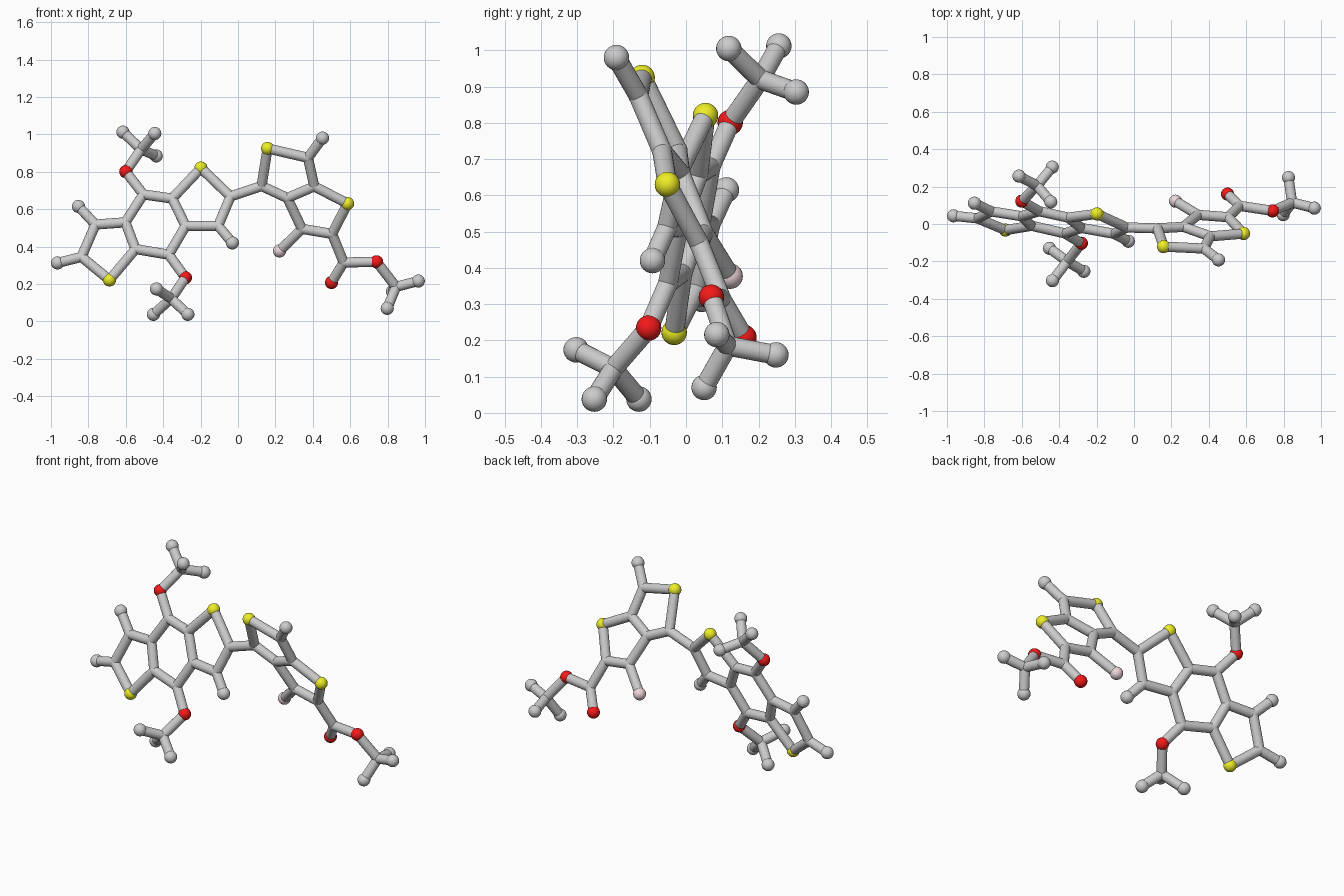
import bpy, bmesh
from mathutils import Vector

if "Cube" in bpy.data.objects:
    bpy.data.objects.remove(bpy.data.objects["Cube"])

TUBE, BALL = 0.027, 0.035

# The two fused-ring systems are flat, so depth follows from x and z
def left(x, z):
    return Vector((x, 0.01 - 0.179 * (x + 0.442) + 0.291 * (z - 0.519), z))

def right(x, z):
    return Vector((x, -0.12 - 0.155 * (x - 0.158) - 0.461 * (z - 0.923), z))

V = lambda *c: Vector(c)

# Ring joints
P = {
    'a': left(-.837, .345), 'b': left(-.762, .518), 'c': left(-.602, .530),
    'd': left(-.548, .387), 'e': left(-.506, .679), 'f': left(-.352, .657),
    'g': left(-.280, .511), 'h': left(-.370, .357), 'i': left(-.040, .668),
    'j': left(-.106, .511), 'k': right(.126, .724), 'l': right(.374, .875),
    'm': right(.408, .722), 'n': right(.264, .660), 'o': right(.342, .495),
    'p': right(.503, .468), 'q': right(.565, .315),
    # Branch centres
    't': V(-.518, .205, .920), 'u': V(-.357, -.200, .122), 'v': V(.845, .115, .185),
}
# Grey end balls
ENDS = {
    'a1': left(-.965, .313), 'b1': left(-.853, .615), 'j1': left(-.030, .420),
    'l1': right(.452, .980),
    't1': V(-.615, .256, 1.012), 't2': V(-.445, .118, 1.005), 't3': V(-.437, .304, .885),
    'u1': V(-.436, -.303, .174), 'u2': V(-.452, -.130, .038), 'u3': V(-.268, -.253, .038),
    'v1': V(.964, .085, .216), 'v2': V(.826, .248, .160), 'v3': V(.798, .050, .070),
}
# Coloured balls
YELLOW = {'S1': left(-.687, .222), 'S2': left(-.198, .820),
          'S3': right(.158, .925), 'S4': right(.586, .630)}
RED = {'O1': V(-.600, .122, .801), 'O2': V(-.281, -.103, .234),
       'O3': V(.500, .160, .208), 'O4': V(.741, .070, .319)}
PINK = {'F1': right(.222, .377)}
ALL = {**P, **ENDS, **YELLOW, **RED, **PINK}

# Chains of joined atoms
CHAINS = ["S1 a b c d S1", "c e f g h d", "f S2 i j g", "i k S3 l m n k",
          "n o p S4 m", "o F1", "p q O3", "q O4 v v1", "v v2", "v v3",
          "e O1 t t1", "t t2", "t t3", "h O2 u u1", "u u2", "u u3",
          "a a1", "b b1", "j j1", "l l1"]

def finish(bm, name, mat=None):
    for f in bm.faces:
        f.smooth = True
    me = bpy.data.meshes.new(name)
    bm.to_mesh(me)
    bm.free()
    ob = bpy.data.objects.new(name, me)
    bpy.context.collection.objects.link(ob)
    if mat:
        me.materials.append(mat)
    return ob

def ball(name, loc, r, mat=None):
    bm = bmesh.new()
    bmesh.ops.create_uvsphere(bm, u_segments=24, v_segments=16, radius=r)
    finish(bm, name, mat).location = loc

def rod(name, p, q):
    bm = bmesh.new()
    d = q - p
    bmesh.ops.create_cone(bm, cap_ends=False, segments=24, radius1=TUBE,
                          radius2=TUBE, depth=d.length)
    ob = finish(bm, name)
    ob.location = (p + q) / 2
    ob.rotation_mode = 'QUATERNION'
    ob.rotation_quaternion = d.to_track_quat('Z', 'Y')

def paint(name, rgb):
    m = bpy.data.materials.new(name)
    m.diffuse_color = (*rgb, 1)
    m.use_nodes = True
    m.node_tree.nodes["Principled BSDF"].inputs["Base Color"].default_value = m.diffuse_color
    return m

# Balls
for k, p in P.items():
    ball("joint_" + k, p, TUBE * 1.03)
for k, p in ENDS.items():
    ball("end_ball_" + k, p, BALL)
for group, label, rgb in ((YELLOW, "yellow", (.85, .85, .02)), (RED, "red", (.9, .01, .01)),
                          (PINK, "pink", (.85, .68, .70))):
    mat = paint(label, rgb)
    for k, p in group.items():
        ball(label + "_ball_" + k, p, BALL, mat)

# Rods
for chain in CHAINS:
    ks = chain.split()
    for s, e in zip(ks, ks[1:]):
        rod(f"bond_{s}_{e}", ALL[s], ALL[e])
